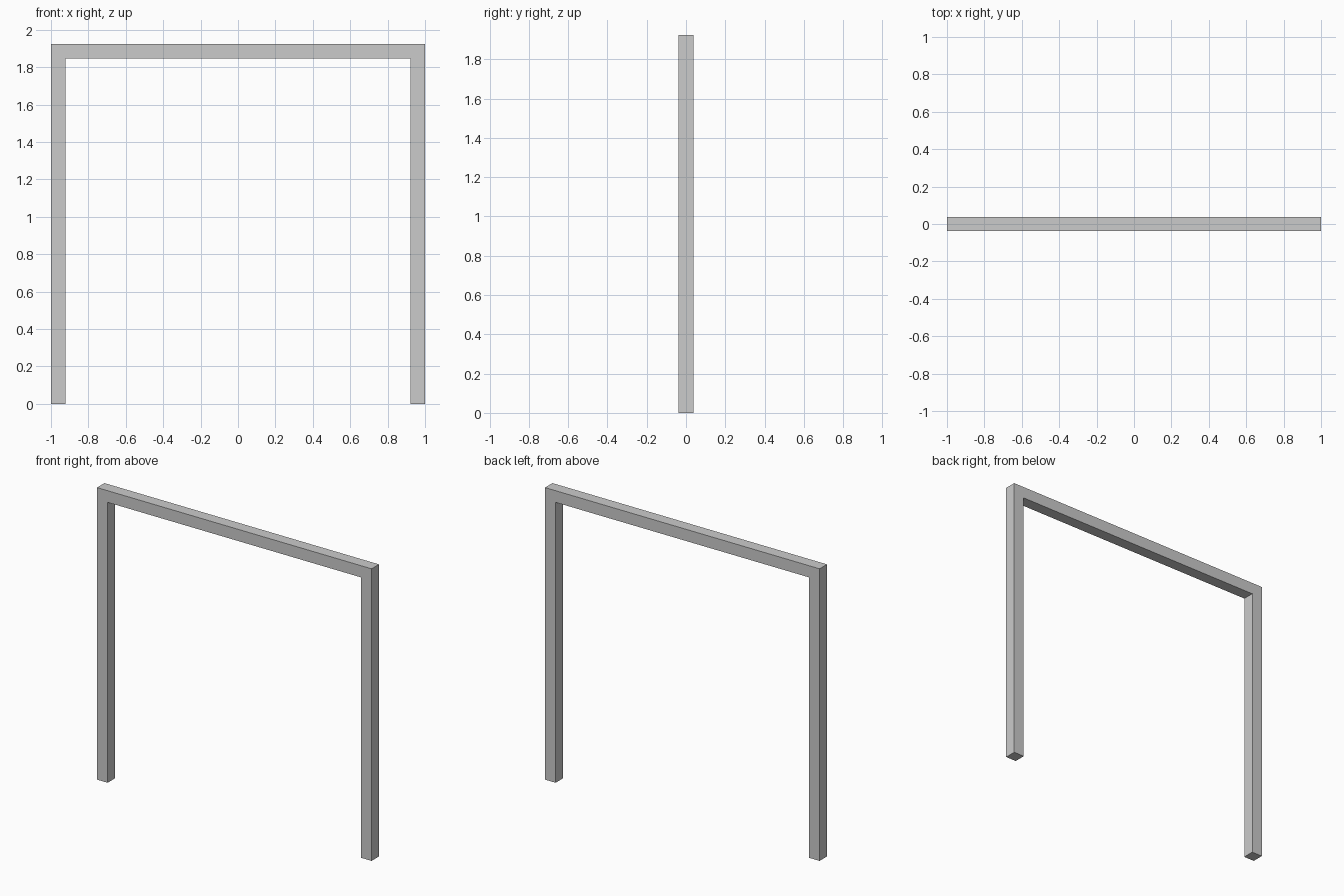
import bpy
import bmesh

if "Cube" in bpy.data.objects:
    bpy.data.objects.remove(bpy.data.objects["Cube"])

T = 2 / 26        # square bar thickness
H = 25 * T        # overall height
W = 1.0           # half width

# Portal frame: one U-shaped front profile, extruded through its depth
right = [(W - T, H - T), (W - T, 0), (W, 0), (W, H)]
profile = right + [(-x, z) for x, z in reversed(right)]

bm = bmesh.new()
face = bm.faces.new([bm.verts.new((x, -T / 2, z)) for x, z in profile])
ext = bmesh.ops.extrude_face_region(bm, geom=[face], use_keep_orig=True)
moved = [v for v in ext["geom"] if isinstance(v, bmesh.types.BMVert)]
bmesh.ops.translate(bm, vec=(0, T, 0), verts=moved)
bmesh.ops.recalc_face_normals(bm, faces=bm.faces)

mesh = bpy.data.meshes.new("portal_frame")
bm.to_mesh(mesh)
bm.free()
frame = bpy.data.objects.new("portal_frame", mesh)
bpy.context.collection.objects.link(frame)
